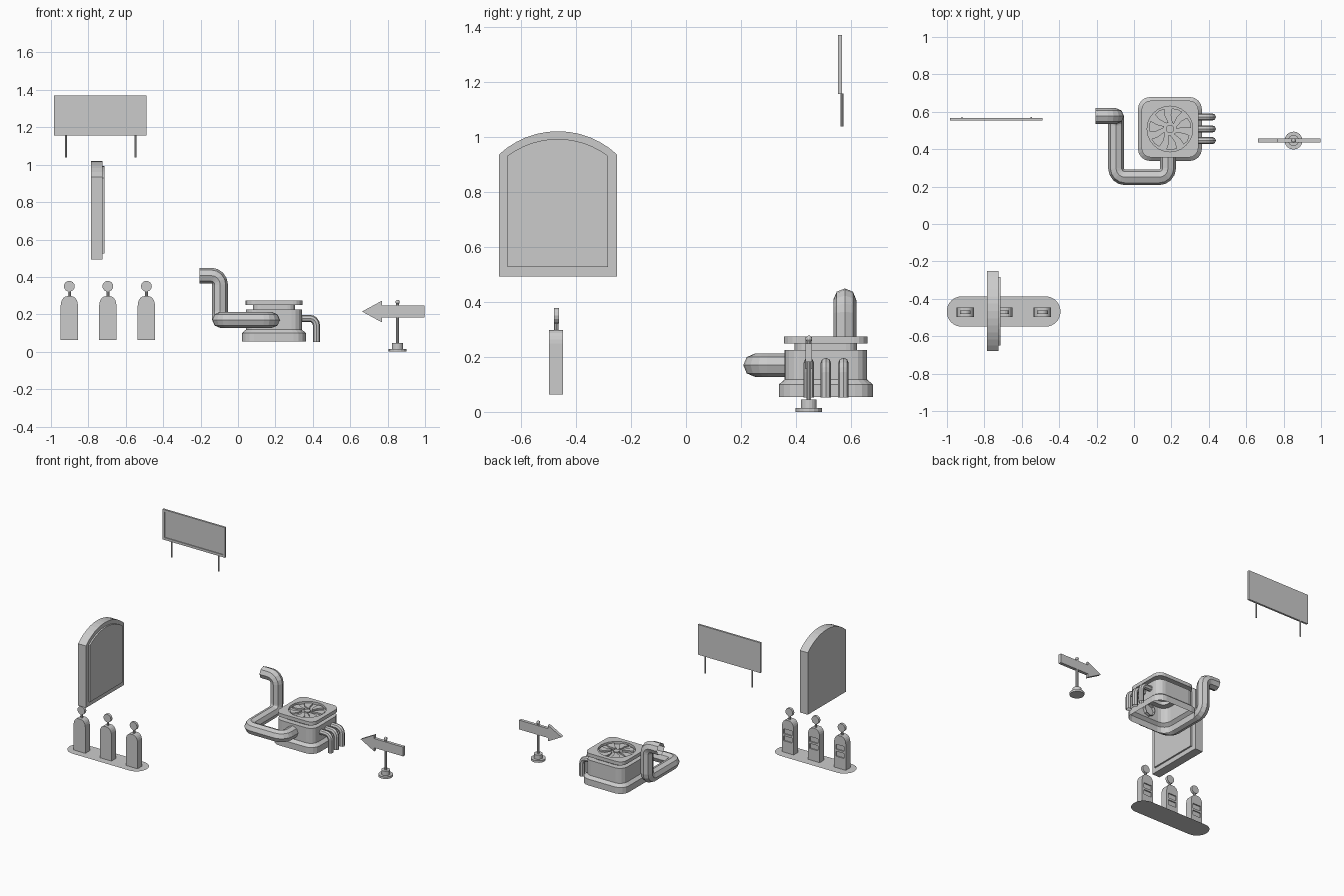
import bpy, bmesh
from math import pi, sin, cos, asin
from mathutils import Vector

if "Cube" in bpy.data.objects:
    bpy.data.objects.remove(bpy.data.objects["Cube"])

FRONT, SIDE, FLAT = (pi/2, 0, 0), (pi/2, 0, pi/2), (0, 0, 0)


def finish_curve(name, cu):
    ob = bpy.data.objects.new(name, cu)
    bpy.context.collection.objects.link(ob)
    bpy.ops.object.select_all(action='DESELECT')
    ob.select_set(True)
    bpy.context.view_layer.objects.active = ob
    bpy.ops.object.convert(target='MESH')
    ob = bpy.context.object
    ob.name = name
    bpy.ops.object.shade_flat()
    return ob


def add_spline(cu, pts, cyclic):
    s = cu.splines.new('POLY')
    s.points.add(len(pts) - 1)
    for p, q in zip(s.points, pts):
        p.co = (q[0], q[1], q[2] if len(q) > 2 else 0, 1)
    s.use_cyclic_u = cyclic


def plate(name, outlines, lo, hi, rot):
    """Extruded outlines (inner ones become holes), spanning lo..hi along the normal."""
    cu = bpy.data.curves.new(name, 'CURVE')
    cu.dimensions, cu.fill_mode = '2D', 'BOTH'
    cu.extrude = (hi - lo) / 2
    for o in outlines:
        add_spline(cu, o, True)
    ob = finish_curve(name, cu)
    ob.rotation_euler = rot
    axis = {FRONT: 1, SIDE: 0, FLAT: 2}[rot]
    ob.location[axis] = (lo + hi) / 2
    return ob


def pipe(name, pts, r, fillet, res):
    """Round pipe along a path with filleted corners."""
    v = [Vector(p) for p in pts]
    path = [v[0]]
    for a, b, c in zip(v, v[1:], v[2:]):
        d1, d2 = (a - b).normalized(), (c - b).normalized()
        mid = b + (d1 + d2) * fillet
        for i in range(5):
            t = i * pi / 8
            path.append(mid - d2 * fillet * cos(t) - d1 * fillet * sin(t))
    path.append(v[-1])
    cu = bpy.data.curves.new(name, 'CURVE')
    cu.dimensions = '3D'
    cu.bevel_depth, cu.bevel_resolution = r, res
    add_spline(cu, path, False)
    return finish_curve(name, cu)


def cyl(name, x, y, z0, z1, r, n=12):
    bpy.ops.mesh.primitive_cylinder_add(vertices=n, radius=r, depth=z1 - z0,
                                        location=(x, y, (z0 + z1) / 2))
    bpy.context.object.name = name


def rect(x0, x1, y0, y1):
    return [(x0, y0), (x1, y0), (x1, y1), (x0, y1)]


def circle(x, y, r, n):
    return [(x + r*cos(2*pi*i/n), y + r*sin(2*pi*i/n)) for i in range(n)]


def rounded(cx, cy, hx, hy, r, n=4):
    out = []
    for k, (sx, sy) in enumerate([(1, 1), (-1, 1), (-1, -1), (1, -1)]):
        for i in range(n + 1):
            a = pi/2 * (k + i/n)
            out.append((cx + sx*(hx - r) + r*cos(a), cy + sy*(hy - r) + r*sin(a)))
    return out


def arch(c, h, z0, z1, z2, n=12):
    s = z2 - z1
    R = (h*h + s*s) / (2*s)
    m = asin(h / R)
    top = [(c + R*sin(m - 2*m*i/n), z2 - R + R*cos(m - 2*m*i/n)) for i in range(n + 1)]
    return [(c - h, z0), (c + h, z0)] + top


# Billboard: back panel, raised frame, two legs
plate("billboard_panel", [rect(-.983, -.49, 1.155, 1.37)], .559, .567, FRONT)
plate("billboard_frame", [rect(-.983, -.49, 1.155, 1.37), rect(-.966, -.507, 1.172, 1.353)],
      .553, .559, FRONT)
for x in (-.92, -.549):
    cyl("billboard_leg", x, .567, 1.038, 1.157, .005, 8)

# Arched sign facing +x
plate("arched_sign_body", [arch(-.465, .215, .493, .935, 1.02)], -.786, -.724, SIDE)
plate("arched_sign_panel", [arch(-.466, .183, .526, .93, .992)], -.724, -.713, SIDE)

# Pump island: a flat rounded sheet
bm = bmesh.new()
bm.faces.new([bm.verts.new((x, y, .064)) for x, y in rounded(-.697, -.468, .304, .081, .08, 8)])
me = bpy.data.meshes.new("pump_island")
bm.to_mesh(me)
bm.free()
bpy.context.collection.objects.link(bpy.data.objects.new("pump_island", me))

# Three pumps with recessed panels on the back and a disc on top
for cx in (-.902, -.696, -.49):
    body = [(cx - .046, .064), (cx + .046, .064)]
    body += [(cx + .012 + .034*cos(i*pi/10), .248 + .049*sin(i*pi/10)) for i in range(6)]
    body += [(cx - .012 - .034*sin(i*pi/10), .248 + .049*cos(i*pi/10)) for i in range(6)]
    plate("pump_body", [body], -.498, -.455, FRONT)
    plate("pump_face", [body, rect(cx - .033, cx + .033, .195, .23),
                        rect(cx - .033, cx + .033, .145, .18)], -.455, -.447, FRONT)
    cyl("pump_neck", cx, -.471, .29, .325, .008, 8)
    plate("pump_disc", [circle(cx, .35, .029, 14)], -.48, -.462, FRONT)

# Cooling unit casing: stacked rounded-square sections, open below
CX, CY = .192, .508
secs = [(.171, .055, .065), (.171, .1, .065), (.15, .118, .055),
        (.15, .225, .055), (.113, .225, .04), (.113, .252, .04)]
bm = bmesh.new()
rings = [[bm.verts.new((x, y, z)) for x, y in rounded(CX, CY, h, h, r)] for h, z, r in secs]
for a, b in zip(rings, rings[1:]):
    for i in range(len(a)):
        j = (i + 1) % len(a)
        bm.faces.new((a[i], a[j], b[j], b[i]))
me = bpy.data.meshes.new("cooler_casing")
bm.to_mesh(me)
bm.free()
bpy.context.collection.objects.link(bpy.data.objects.new("cooler_casing", me))

# Lid with round fan well
lid = rounded(CX, CY, .152, .152, .05)
plate("cooler_lid_floor", [lid], .249, .257, FLAT)
plate("cooler_lid_rim", [lid, circle(CX, CY, .122, 24)], .257, .274, FLAT)

# Fan blades and hub
blades = []
for k in range(7):
    a0 = k * 2*pi/7
    blades.append([(CX + r*cos(a0 + a), CY + r*sin(a0 + a)) for r, a in
                   ((.034, 0), (.075, .12), (.112, .05), (.114, .3), (.11, .58),
                    (.075, .62), (.036, .35))])
plate("fan_blades", blades, .257, .267, FLAT)
cyl("fan_hub", CX, CY, .257, .266, .022, 12)

# Large duct
pipe("large_duct", [(.182, .38, .17), (.182, .25, .17), (-.096, .25, .17),
                    (-.096, .577, .17), (-.096, .577, .407), (-.205, .577, .407)],
     .042, .048, 2)

# Three small side pipes
for y in (.446, .508, .572):
    pipe("side_pipe", [(.33, y, .178), (.419, y, .178), (.419, y, .052)], .019, .035, 2)

# Arrow signpost
PX, PY = .853, .446
cyl("signpost_foot", PX, PY, 0, .015, .048, 16)
cyl("signpost_collar", PX, PY, .015, .046, .029, 16)
cyl("signpost_pole", PX, PY, .046, .262, .009, 10)
bpy.ops.mesh.primitive_uv_sphere_add(segments=10, ring_count=6, radius=.012,
                                     location=(PX, PY, .266))
bpy.context.object.name = "signpost_knob"
plate("arrow_board", [[(.663, .215), (.77, .157), (.77, .182), (.998, .182),
                       (.998, .248), (.77, .248), (.77, .273)]], .435, .457, FRONT)
